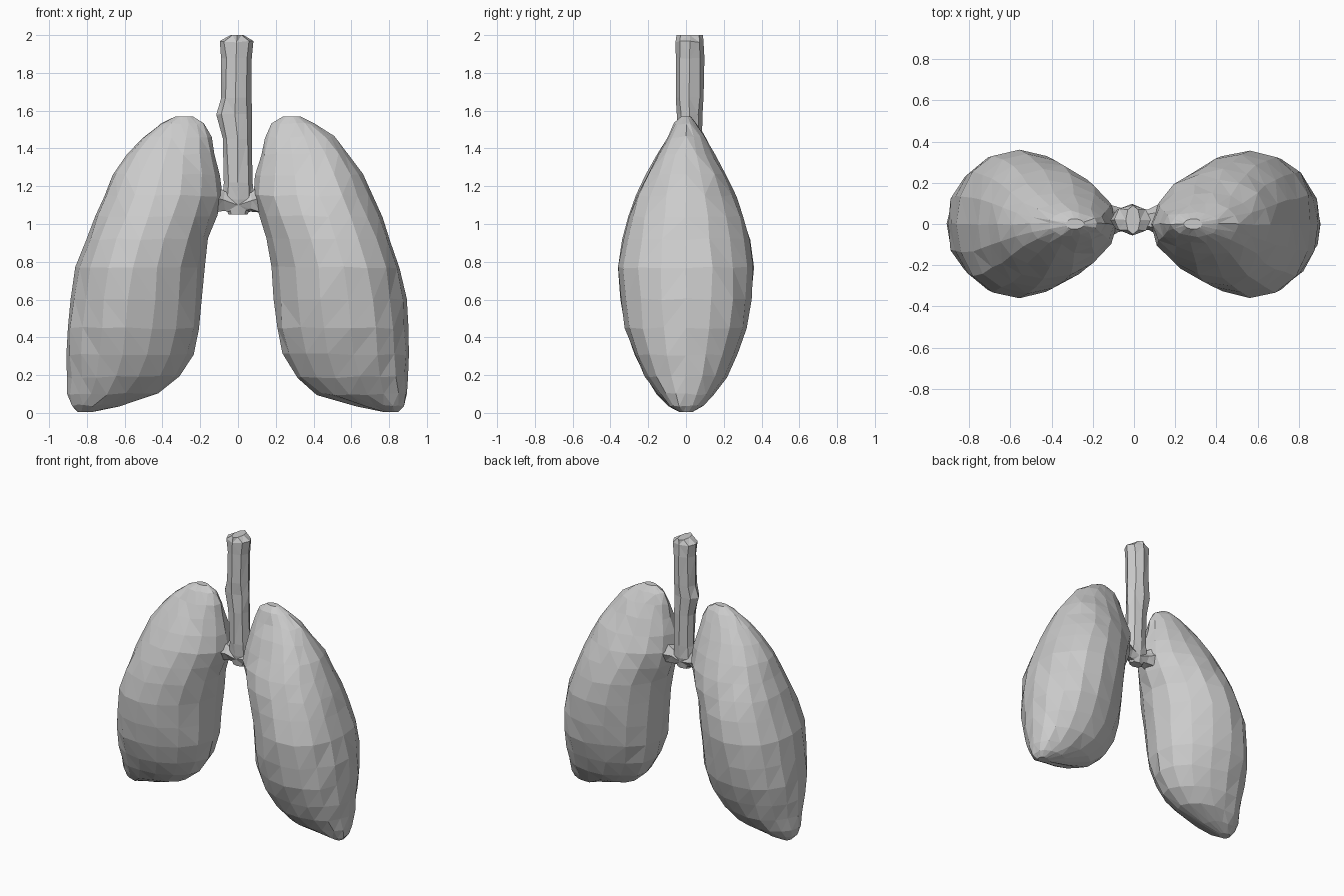
import bpy, bmesh, math, random
from mathutils import Vector

if "Cube" in bpy.data.objects:
    bpy.data.objects.remove(bpy.data.objects["Cube"])

random.seed(4)


def loft(name, rings, jitter=0.0):
    """Bridge equal-length rings of points into a closed, triangulated, flat-shaded skin."""
    bm = bmesh.new()
    loops = []
    for i, ring in enumerate(rings):
        amt = 0 if i in (0, len(rings) - 1) else jitter
        loops.append([bm.verts.new(Vector(p) + Vector([random.uniform(-amt, amt) for _ in range(3)]))
                      for p in ring])
    n = len(loops[0])
    for a, b in zip(loops, loops[1:]):
        for k in range(n):
            bm.faces.new((a[k], a[(k + 1) % n], b[(k + 1) % n], b[k]))
    bm.faces.new(loops[0][::-1])
    bm.faces.new(loops[-1])
    bmesh.ops.recalc_face_normals(bm, faces=bm.faces)
    bmesh.ops.triangulate(bm, faces=bm.faces)
    me = bpy.data.meshes.new(name)
    bm.to_mesh(me)
    bm.free()
    ob = bpy.data.objects.new(name, me)
    bpy.context.collection.objects.link(ob)
    return ob


# Lung profile: height, inner x, outer x, half depth
LUNG = [
    (0.005, 0.77, 0.85, 0.035), (0.04, 0.63, 0.88, 0.09), (0.10, 0.42, 0.90, 0.15),
    (0.19, 0.31, 0.90, 0.215), (0.31, 0.24, 0.905, 0.27), (0.45, 0.205, 0.905, 0.32),
    (0.60, 0.19, 0.89, 0.345), (0.77, 0.18, 0.86, 0.355), (0.92, 0.155, 0.805, 0.335),
    (1.04, 0.115, 0.76, 0.305), (1.15, 0.085, 0.71, 0.265), (1.26, 0.095, 0.66, 0.21),
    (1.37, 0.125, 0.585, 0.15), (1.46, 0.145, 0.505, 0.10), (1.53, 0.18, 0.41, 0.06),
    (1.57, 0.24, 0.33, 0.025),
]
SIDES = 16


def lung(name, side):
    rings = []
    for z, xin, xout, d in LUNG:
        c, a = (xin + xout) / 2, (xout - xin) / 2
        ring = []
        for k in range(SIDES):
            t = 2 * math.pi * k / SIDES
            s = math.sin(t)
            x = c + a * math.cos(t) + 0.12 * a * s * s   # fullest towards the outside
            ring.append((side * x, d * s, z))
        rings.append(ring)
    return loft(name, rings, 0.006)


lung("right_lung", 1)
lung("left_lung", -1)

# Trachea: height, centre x, half width, half depth
TRACHEA = [
    (1.05, 0.0, 0.05, 0.035), (1.13, 0.0, 0.085, 0.055), (1.22, 0.0, 0.075, 0.06),
    (1.45, -0.005, 0.075, 0.065), (1.58, -0.02, 0.092, 0.068), (1.67, -0.01, 0.08, 0.075),
    (1.88, -0.007, 0.08, 0.075), (1.965, -0.008, 0.09, 0.072), (2.0, -0.005, 0.035, 0.07),
]
loft("trachea", [[(cx + w * math.cos(k * math.pi / 4), 0.02 + d * math.sin(k * math.pi / 4), z)
                  for k in range(8)] for z, cx, w, d in TRACHEA], 0.004)

# Main bronchi: x, height, radius, running out into each lung
BRONCHUS = [(0.0, 1.10, 0.045), (0.07, 1.12, 0.055), (0.13, 1.14, 0.085), (0.25, 1.10, 0.06)]
for name, side in (("right_bronchus", 1), ("left_bronchus", -1)):
    loft(name, [[(side * x, 0.02 + r * math.cos(k * math.pi / 3), z + r * math.sin(k * math.pi / 3))
                 for k in range(6)] for x, z, r in BRONCHUS], 0.008)
